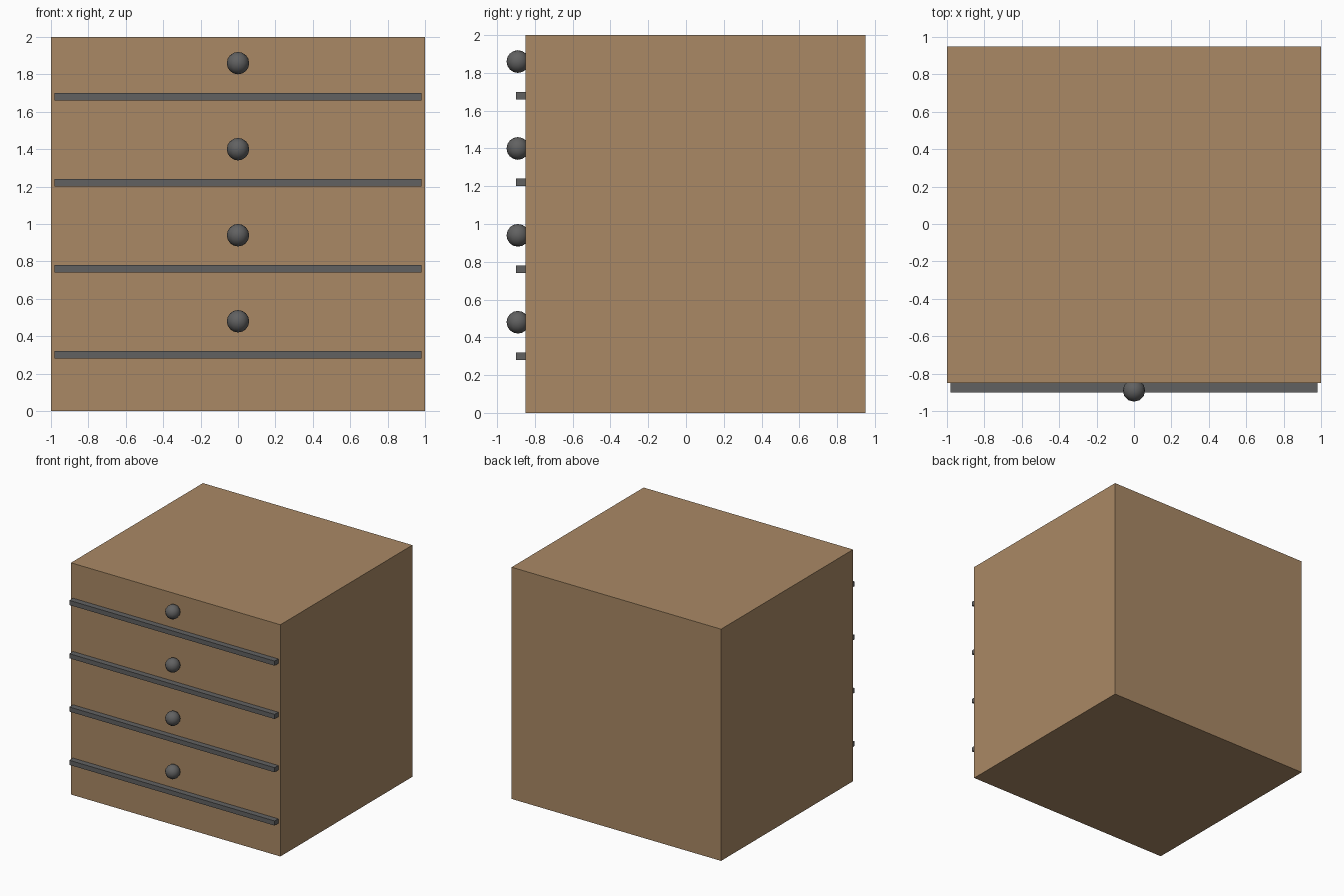
import bpy

if "Cube" in bpy.data.objects:
    bpy.data.objects.remove(bpy.data.objects["Cube"])


def material(name, color):
    m = bpy.data.materials.new(name)
    m.diffuse_color = color
    m.use_nodes = True
    m.node_tree.nodes["Principled BSDF"].inputs["Base Color"].default_value = m.diffuse_color
    return m


wood = material("wood", (0.40, 0.25, 0.13, 1))
dark = material("dark_metal", (0.12, 0.12, 0.12, 1))


def box(name, lo, hi, mat):
    center = [(a + b) / 2 for a, b in zip(lo, hi)]
    bpy.ops.mesh.primitive_cube_add(size=1, location=center)
    ob = bpy.context.object
    ob.name = name
    ob.scale = [b - a for a, b in zip(lo, hi)]
    bpy.ops.object.transform_apply(location=False, rotation=False, scale=True)
    ob.data.materials.append(mat)
    return ob


# Cabinet body
box("cabinet_body", (-1, -0.85, 0), (1, 0.95, 2), wood)

# Divider rail and round knob for each of the four drawers
for i in range(4):
    z = 0.30 + 0.46 * i
    box(f"drawer_rail_{i + 1}", (-0.98, -0.90, z - 0.02), (0.98, -0.84, z + 0.02), dark)
    bpy.ops.mesh.primitive_uv_sphere_add(segments=12, ring_count=8, radius=0.06,
                                         location=(0, -0.89, z + 0.18))
    knob = bpy.context.object
    knob.name = f"drawer_knob_{i + 1}"
    knob.data.materials.append(dark)
    bpy.ops.object.shade_smooth()
